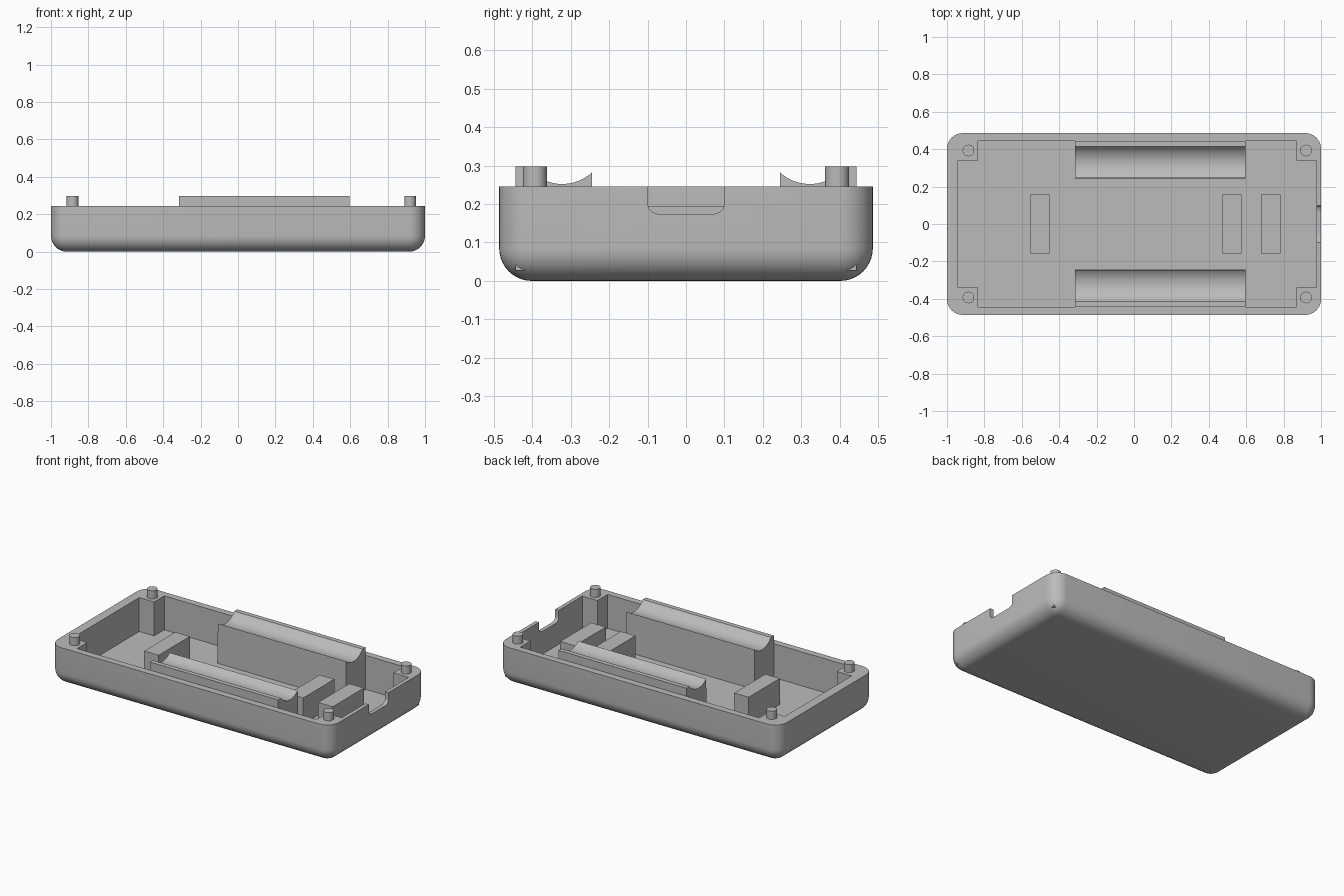
import bpy, bmesh, math

if "Cube" in bpy.data.objects:
    bpy.data.objects.remove(bpy.data.objects["Cube"])

RIM, FLOOR, TOP = 0.245, 0.027, 0.297
HALF_Y, FILLET = 0.486, 0.085
IN_L, IN_R, IN_Y = -0.94, 0.975, 0.443      # cavity limits

grey = bpy.data.materials.new("plain grey")
grey.diffuse_color = (0.5, 0.5, 0.5, 1)
grey.use_nodes = True
grey.node_tree.nodes["Principled BSDF"].inputs["Base Color"].default_value = grey.diffuse_color


def make(name, bm):
    bmesh.ops.recalc_face_normals(bm, faces=bm.faces)
    me = bpy.data.meshes.new(name)
    bm.to_mesh(me)
    bm.free()
    me.materials.append(grey)
    ob = bpy.data.objects.new(name, me)
    bpy.context.collection.objects.link(ob)
    return ob


def box_bm(x0, x1, y0, y1, z0, z1):
    bm = bmesh.new()
    bmesh.ops.create_cube(bm, size=1)
    for v in bm.verts:
        v.co = (x1 if v.co.x > 0 else x0, y1 if v.co.y > 0 else y0, z1 if v.co.z > 0 else z0)
    return bm


def box(name, *dims):
    return make(name, box_bm(*dims))


def prism(name, profile, x0, x1):
    """Extrude a (y, z) outline along x."""
    bm = bmesh.new()
    face = bm.faces.new([bm.verts.new((x0, y, z)) for y, z in profile])
    ext = bmesh.ops.extrude_face_region(bm, geom=[face])
    for v in ext["geom"]:
        if isinstance(v, bmesh.types.BMVert):
            v.co.x = x1
    return make(name, bm)


def select(ob):
    bpy.ops.object.select_all(action='DESELECT')
    ob.select_set(True)
    bpy.context.view_layer.objects.active = ob


def smooth(ob):
    select(ob)
    bpy.ops.object.shade_smooth_by_angle(angle=math.radians(30))


def cut(ob, cutter):
    mod = ob.modifiers.new("cut", 'BOOLEAN')
    mod.operation, mod.solver, mod.object = 'DIFFERENCE', 'EXACT', cutter
    select(ob)
    bpy.ops.object.modifier_apply(modifier=mod.name)
    bpy.data.objects.remove(cutter)


# Tray: rounded corners and rounded bottom, square top rim
bm = box_bm(-1, 1, -HALF_Y, HALF_Y, 0, RIM)
edges = [e for e in bm.edges if min(v.co.z for v in e.verts) < 0.01]
bmesh.ops.bevel(bm, geom=edges, offset=FILLET, segments=10, profile=0.5, affect='EDGES')
tray = make("tray", bm)
cut(tray, box("cavity_cutter", IN_L, IN_R, -IN_Y, IN_Y, FLOOR, 0.5))

# Port notch in the right wall, with rounded lower corners
arc = [(0.063 + 0.036 * math.cos(a), 0.197 - 0.024 * math.sin(a))
       for a in (math.pi / 2 * i / 6 for i in range(7))]
outline = [(0.099, 0.4)] + arc + [(-y, z) for y, z in reversed(arc)] + [(-0.099, 0.4)]
cut(tray, prism("notch_cutter", outline, 0.9, 1.1))
smooth(tray)

# Corner posts with pegs
for side, wall, inner, peg_x in (("left", IN_L, -0.834, -0.885), ("right", IN_R, 0.868, 0.92)):
    for end, s in (("front", -1), ("back", 1)):
        ys = sorted((s * 0.34, s * IN_Y))
        box(f"{end}_{side}_post", min(wall, inner), max(wall, inner), *ys, FLOOR, RIM)
        bm = bmesh.new()
        bmesh.ops.create_cone(bm, cap_ends=True, segments=32, radius1=0.031, radius2=0.031,
                              depth=TOP - RIM + 0.02)
        bmesh.ops.translate(bm, verts=bm.verts, vec=(peg_x, s * 0.393, (TOP + RIM - 0.02) / 2))
        smooth(make(f"{end}_{side}_peg", bm))

# Long cradles with a concave trough on top
R, CY, CZ = 0.115, 0.322, 0.367
a0 = math.atan2(0.280 - CZ, 0.243 - CY) % math.tau
a1 = math.atan2(TOP - CZ, 0.413 - CY) % math.tau
trough = [(CY + R * math.cos(a0 + (a1 - a0) * i / 20), CZ + R * math.sin(a0 + (a1 - a0) * i / 20))
          for i in range(21)]
section = [(0.243, FLOOR)] + trough + [(IN_Y, TOP), (IN_Y, FLOOR)]
for end, s in (("front", -1), ("back", 1)):
    smooth(prism(f"{end}_cradle", [(s * y, z) for y, z in section], -0.315, 0.596))

# Support blocks on the floor
for name, x0, x1 in (("left_block", -0.556, -0.453), ("middle_block", 0.47, 0.574),
                     ("right_block", 0.68, 0.784)):
    box(name, x0, x1, -0.158, 0.158, FLOOR, 0.195)
